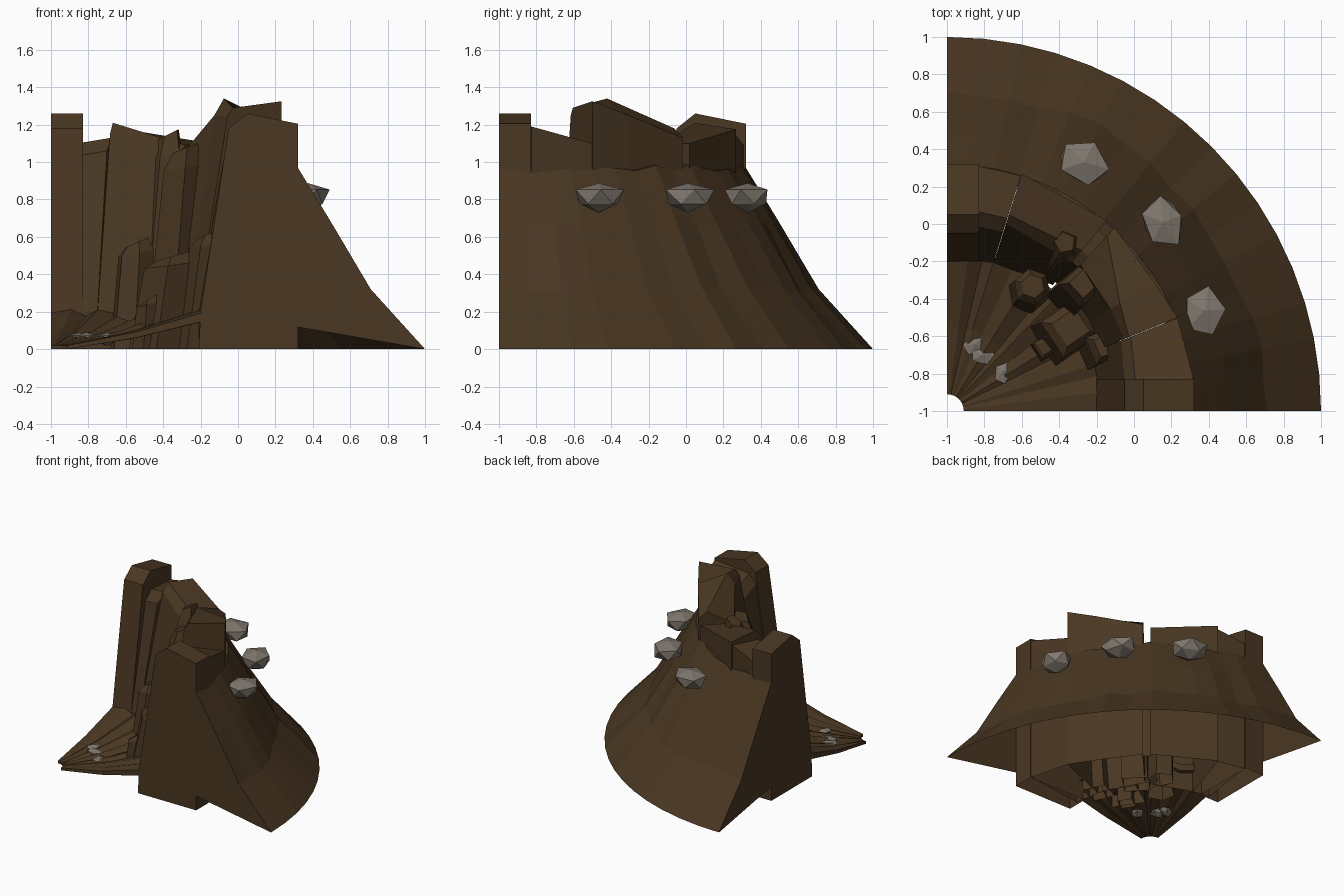
import bpy, bmesh, math, random
from mathutils import Vector

random.seed(7)
if "Cube" in bpy.data.objects:
    bpy.data.objects.remove(bpy.data.objects["Cube"], do_unlink=True)


def material(name, rgb):
    m = bpy.data.materials.new(name)
    m.use_nodes = True
    m.diffuse_color = (*rgb, 1)
    m.node_tree.nodes["Principled BSDF"].inputs["Base Color"].default_value = (*rgb, 1)
    return m


EARTH = material("earth_brown", (0.068, 0.038, 0.016))
STONE = material("stone_grey", (0.215, 0.185, 0.155))


def finish(bm, name, mat):
    bmesh.ops.recalc_face_normals(bm, faces=bm.faces)
    me = bpy.data.meshes.new(name)
    bm.to_mesh(me)
    bm.free()
    me.materials.append(mat)
    ob = bpy.data.objects.new(name, me)
    bpy.context.collection.objects.link(ob)
    return ob


def polar(angle, r, z):
    """Point around the corner that the quarter ring turns on."""
    a = math.radians(angle)
    return Vector((r * math.cos(a) - 1, r * math.sin(a) - 1, z))


def loft(name, sections, open_sides=(), first_cap=True):
    """Skin through matching cross-sections; some sides may stay open."""
    bm = bmesh.new()
    rings = [[bm.verts.new(p) for p in s] for s in sections]
    n = len(rings[0])
    for a, b in zip(rings, rings[1:]):
        for i in range(n):
            if i not in open_sides:
                j = (i + 1) % n
                bm.faces.new((a[i], a[j], b[j], b[i]))
    if first_cap:
        bm.faces.new(rings[0])
    bm.faces.new(rings[-1])
    finish(bm, name, EARTH)


def arc_block(name, cuts):
    """Cliff block, open below; each cut: angle, foot, shoulder r/z, crest r/z, back r/z."""
    loft(name, [[polar(a, r, z) for r, z in (
        (foot, 0), (foot, 0.2), (sr, sz), (cr, cz), (br, bz), (br, 0))]
        for a, foot, sr, sz, cr, cz, br, bz in cuts], open_sides=(5,))


def column(name, angle, r, width, height, sides, lean):
    """Leaning faceted pillar with a chipped top, open below."""
    rings = []
    for z, s, tilt in ((0, 1.15, 0), (height * 0.9, 1.0, 0.02), (height, 0.65, 0.03)):
        c = polar(angle, r + lean * z / height, z)
        ring = []
        for i in range(sides):
            t = math.radians(angle + 45 + 360 * i / sides)
            ring.append(c + Vector((width * s * math.cos(t), width * s * math.sin(t),
                                    tilt * math.cos(t))))
        rings.append(ring)
    loft(name, rings, first_cap=False)


def boulder(name, centre, size, turn):
    """Chipped rock, broad above and pointed below."""
    bm = bmesh.new()
    bmesh.ops.create_icosphere(bm, subdivisions=1, radius=1)
    for v in bm.verts:
        spread = (1 + 0.2 * v.co.z) * random.uniform(0.92, 1.12)
        v.co = Vector((v.co.x * size[0] * spread, v.co.y * size[1] * spread,
                       min(v.co.z, 0.85) * size[2]))
    ob = finish(bm, name, STONE)
    ob.location = centre
    ob.rotation_euler.z = math.radians(turn)


# Outer earth slope: a shell with closed ends, open underneath
sections = []
steps = 16
for i in range(steps + 1):
    a = 90 * i / steps
    inner = 0 < i < steps
    j = random.uniform(-0.03, 0.03) if inner else 0
    k = random.uniform(-0.02, 0.02) if inner else 0
    sections.append([polar(a, 1.31, 0.12), polar(a, 2, 0), polar(a, 1.71 + j, 0.32 + k),
                     polar(a, 1.5 + j / 2, 0.675), polar(a, 1.32, 0.97 + k),
                     polar(a, 1.26, 0.98 + k)])
loft("outer_slope", sections, open_sides=(0, 5))

# Matching end blocks along both straight edges
profile = [(-0.21, 0), (-0.2, 0.2), (-0.05, 1.18), (0.05, 1.26), (0.32, 1.205), (0.32, 0)]
loft("end_block_front", [[Vector((u, w, z)) for u, z in profile] for w in (-1, -0.83)],
     open_sides=(5,))
loft("end_block_side", [[Vector((w, u, z)) for u, z in profile] for w in (-1, -0.83)],
     open_sides=(5,))

# Large cliff blocks between the ends
arc_block("cliff_block_low", [
    (7.5, 0.82, 0.96, 1.10, 1.02, 1.17, 1.33, 1.19),
    (22, 0.84, 1.0, 1.03, 1.06, 1.10, 1.33, 1.10)])
arc_block("cliff_block_tall", [
    (22.1, 0.84, 1.02, 1.25, 1.05, 1.29, 1.33, 1.325),
    (32, 0.86, 1.03, 1.25, 1.09, 1.34, 1.305, 1.25),
    (47.6, 0.9, 1.06, 1.06, 1.27, 1.18, 1.33, 1.13)])
arc_block("cliff_gap_fill", [
    (47.4, 0.9, 1.04, 0.9, 1.12, 0.95, 1.3, 0.96),
    (50.2, 0.9, 1.04, 0.9, 1.12, 0.95, 1.3, 0.96)])
arc_block("cliff_block_wide", [
    (50, 0.88, 1.04, 1.03, 1.12, 1.09, 1.33, 1.10),
    (72.5, 0.83, 1.05, 1.15, 1.10, 1.21, 1.33, 1.175)])
arc_block("cliff_block_narrow", [
    (72.6, 0.83, 1.0, 1.06, 1.08, 1.13, 1.32, 1.15),
    (82.5, 0.82, 1.0, 1.03, 1.08, 1.10, 1.32, 1.09)])

# Pillars in front of the blocks and in the gaps
for i, spec in enumerate((
        (55, 0.95, 0.09, 1.15, 5, 0.15), (43, 0.88, 0.12, 1.08, 4, 0.12),
        (55.5, 0.75, 0.10, 0.57, 6, 0.06), (34, 0.72, 0.16, 0.50, 4, 0.08),
        (33, 0.61, 0.07, 0.27, 4, 0.02), (22.5, 0.84, 0.11, 0.62, 4, 0.08))):
    column(f"pillar_{i + 1}", *spec)

# Thin fluted floor rising to the foot of the cliff
sections = []
flutes = 14
for i in range(flutes + 1):
    inner = 0 < i < flutes
    a = 90 * i / flutes + (random.uniform(-2, 2) if inner else 0)
    ridge = random.uniform(0.005, 0.03) * (1 if i % 2 else -1) if inner else 0
    sections.append([polar(a, 0.09, 0.0), polar(a, 0.09, 0.02),
                     polar(a, 0.45, 0.09 + ridge * 0.6), polar(a, 0.86, 0.21 + ridge),
                     polar(a, 0.86, 0.16 + ridge), polar(a, 0.45, 0.06 + ridge * 0.6)])
loft("fluted_floor", sections)

# Grey rocks set in the slope
for i, (x, y, turn) in enumerate(((-0.27, 0.33, 60), (0.155, 0.01, 20), (0.375, -0.465, 5))):
    boulder(f"slope_rock_{i + 1}", (x, y, 0.815), (0.115, 0.14, 0.085), turn)

# Small grey stones half buried in the floor
for i, (x, y) in enumerate(((-0.81, -0.70), (-0.85, -0.64), (-0.70, -0.79))):
    boulder(f"floor_stone_{i + 1}", (x, y, 0.055), (0.07, 0.05, 0.04), 35 * i)
